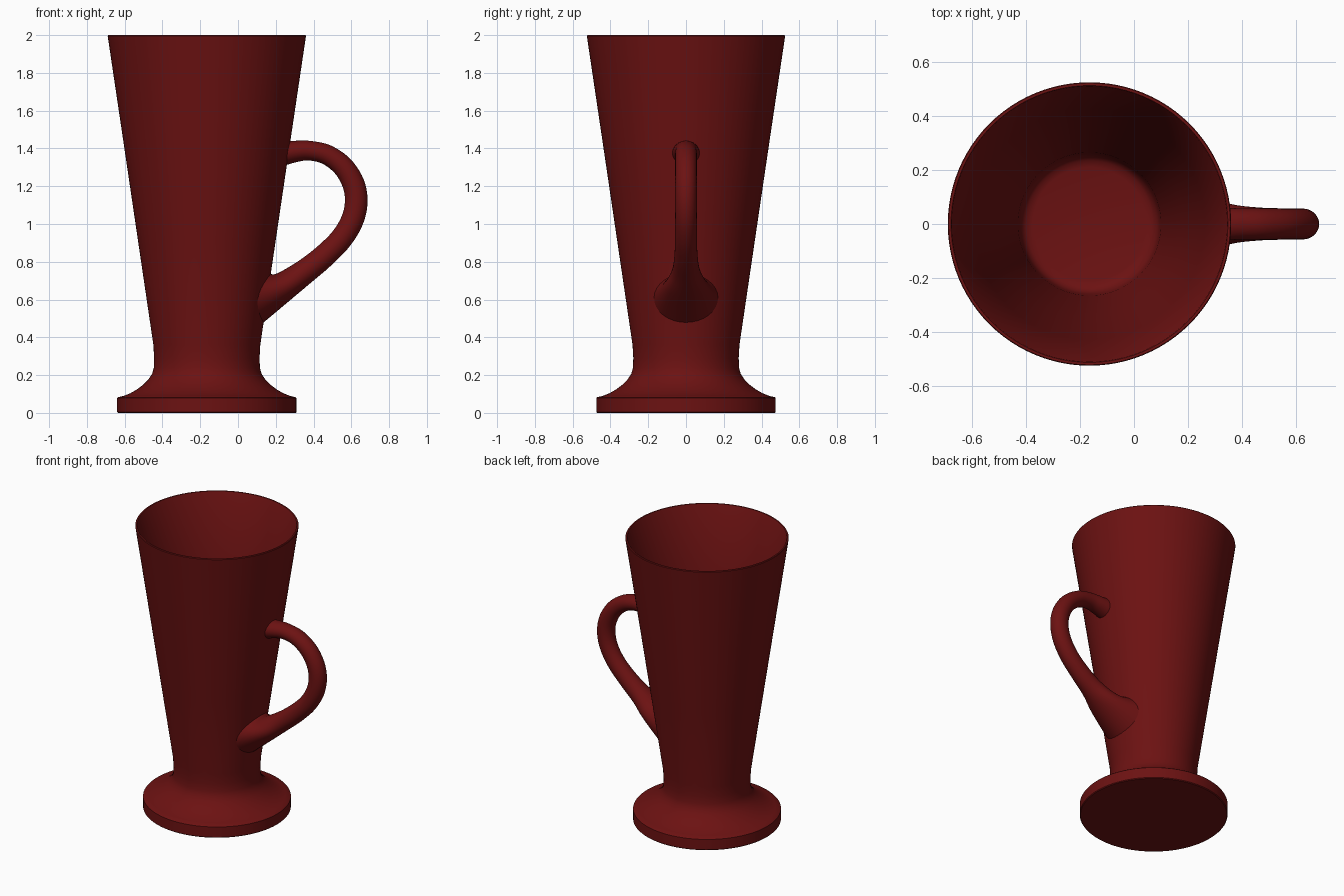
import bpy, bmesh, math
from mathutils import Vector

if "Cube" in bpy.data.objects:
    bpy.data.objects.remove(bpy.data.objects["Cube"])

CX = -0.165          # axis of the cup
SEG = 96

red = bpy.data.materials.new("dark_red_glaze")
red.diffuse_color = (0.15, 0.006, 0.006, 1)
red.use_nodes = True
red.node_tree.nodes["Principled BSDF"].inputs["Base Color"].default_value = red.diffuse_color


def finish(name, bm, angle=35):
    bmesh.ops.recalc_face_normals(bm, faces=bm.faces)
    mesh = bpy.data.meshes.new(name)
    bm.to_mesh(mesh)
    bm.free()
    ob = bpy.data.objects.new(name, mesh)
    bpy.context.collection.objects.link(ob)
    mesh.materials.append(red)
    bpy.ops.object.select_all(action='DESELECT')
    ob.select_set(True)
    bpy.context.view_layer.objects.active = ob
    bpy.ops.object.shade_smooth_by_angle(angle=math.radians(angle))
    return ob


def bridge(bm, r0, r1):
    n = len(r0)
    for i in range(n):
        bm.faces.new((r0[i], r0[(i + 1) % n], r1[(i + 1) % n], r1[i]))


def catmull(p0, p1, p2, p3, t):
    return 0.5 * (2 * p1 + (p2 - p0) * t + (2 * p0 - 5 * p1 + 4 * p2 - p3) * t * t
                  + (3 * p1 - p0 - 3 * p2 + p3) * t ** 3)


def wall_radius(z):
    return 0.283 + (z - 0.36) * (0.525 - 0.283) / 1.64


# Cup: outer foot, waist and flared wall, then rim, inner wall and floor
profile = [
    (0.470, 0.0), (0.475, 0.005), (0.475, 0.078), (0.470, 0.083),
    (0.440, 0.090), (0.405, 0.104), (0.370, 0.124), (0.338, 0.148),
    (0.310, 0.176), (0.290, 0.206), (0.281, 0.238), (0.279, 0.290), (0.283, 0.36),
    (wall_radius(0.9), 0.9), (wall_radius(1.45), 1.45), (0.525, 1.996), (0.522, 2.0),
    (0.513, 2.0), (0.510, 1.996),
    (wall_radius(1.45) - 0.016, 1.45), (wall_radius(0.9) - 0.017, 0.9),
    (0.265, 0.36), (0.259, 0.29), (0.250, 0.262), (0.235, 0.247), (0.210, 0.24),
]
bm = bmesh.new()
rings = []
for r, z in profile:
    rings.append([bm.verts.new((CX + r * math.cos(2 * math.pi * i / SEG),
                                r * math.sin(2 * math.pi * i / SEG), z))
                  for i in range(SEG)])
for a, b in zip(rings, rings[1:]):
    bridge(bm, a, b)
bm.faces.new(rings[0])
bm.faces.new(rings[-1])
finish("cup", bm)

# Handle: (x, z, half thickness in plane, half width along y)
keys = [
    (0.262, 1.375, 0.064, 0.073),
    (0.310, 1.385, 0.056, 0.066),
    (0.380, 1.388, 0.052, 0.058),
    (0.470, 1.367, 0.053, 0.057),
    (0.555, 1.305, 0.056, 0.057),
    (0.610, 1.215, 0.059, 0.057),
    (0.626, 1.120, 0.060, 0.057),
    (0.605, 1.020, 0.060, 0.057),
    (0.545, 0.920, 0.060, 0.058),
    (0.450, 0.825, 0.062, 0.062),
    (0.350, 0.745, 0.066, 0.076),
    (0.250, 0.675, 0.077, 0.115),
    (0.155, 0.605, 0.133, 0.174),
]
N = 32
sections = []
for k, (x, z, a, b) in enumerate(keys):
    end = k in (0, len(keys) - 1)
    if end:
        nx, nz = 0, (1 if k == 0 else -1)
    else:
        t = Vector((keys[k + 1][0] - keys[k - 1][0], keys[k + 1][1] - keys[k - 1][1])).normalized()
        nx, nz = -t.y, t.x
    ring = []
    for i in range(N):
        c, s = a * math.cos(2 * math.pi * i / N), b * math.sin(2 * math.pi * i / N)
        p = Vector((x + nx * c, s, z + nz * c))
        if end:      # seat the end just inside the cup wall
            p.x = CX + math.sqrt((wall_radius(p.z) - 0.007) ** 2 - p.y ** 2)
        ring.append(p)
    sections.append(ring)

bm = bmesh.new()
rings = []
last = len(sections) - 1
STEPS = 5
for k in range(last):
    q = [sections[min(max(k + d, 0), last)] for d in (-1, 0, 1, 2)]
    for j in range(STEPS + (k == last - 1)):
        rings.append([bm.verts.new(catmull(q[0][i], q[1][i], q[2][i], q[3][i], j / STEPS))
                      for i in range(N)])
for a, b in zip(rings, rings[1:]):
    bridge(bm, a, b)
finish("handle", bm, 60)
